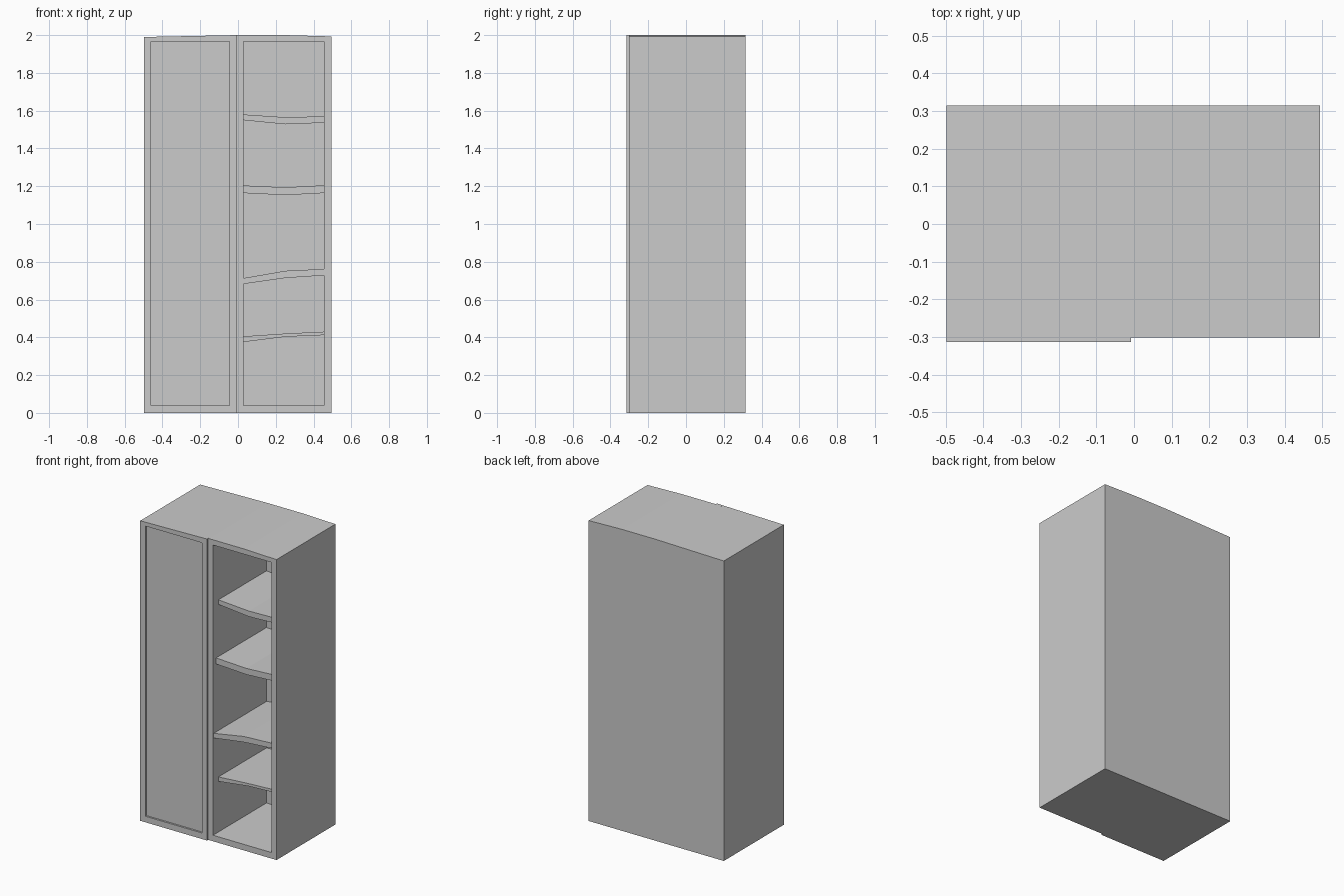
import bpy, bmesh

if "Cube" in bpy.data.objects:
    bpy.data.objects.remove(bpy.data.objects["Cube"])


def prism(name, profile, y0, y1):
    """Extrude an x-z outline from y0 (front) to y1 (back)."""
    bm = bmesh.new()
    face = bm.faces.new([bm.verts.new((x, y0, z)) for x, z in profile])
    geom = bmesh.ops.extrude_face_region(bm, geom=[face])["geom"]
    verts = [v for v in geom if isinstance(v, bmesh.types.BMVert)]
    bmesh.ops.translate(bm, verts=verts, vec=(0, y1 - y0, 0))
    bmesh.ops.recalc_face_normals(bm, faces=bm.faces)
    mesh = bpy.data.meshes.new(name)
    bm.to_mesh(mesh)
    bm.free()
    obj = bpy.data.objects.new(name, mesh)
    bpy.context.collection.objects.link(obj)
    return obj


def rect(x0, x1, z0, z1):
    return [(x0, z0), (x1, z0), (x1, z1), (x0, z1)]


def cut(obj, profile, y0, y1):
    """Cut a rectangular pocket and remove the cutter."""
    cutter = prism("cutter", profile, y0, y1)
    cutter.hide_render = True
    mod = obj.modifiers.new("pocket", "BOOLEAN")
    mod.operation = "DIFFERENCE"
    mod.solver = "EXACT"
    mod.object = cutter
    bpy.context.view_layer.objects.active = obj
    bpy.ops.object.modifier_apply(modifier=mod.name)
    bpy.data.objects.remove(cutter)


FRONT, BACK, INNER_BACK = -0.302, 0.315, 0.258
LEFT, MID, RIGHT = -0.498, -0.008, 0.494
BOTTOM, TOP = 0.04, 1.965

# cabinet body with a slightly bowed top and the open right compartment
body = prism("cabinet_body", [(LEFT, 0), (RIGHT, 0), (RIGHT, 1.993), (0.25, 2.0),
                              (0, 2.0), (-0.25, 1.995), (LEFT, 1.99)], FRONT, BACK)
cut(body, rect(0.028, 0.456, BOTTOM, TOP), -0.5, INNER_BACK)

# left door with a shallow recessed panel
door = prism("left_door", [(LEFT, 0), (MID, 0), (MID, 2.0), (-0.25, 1.995),
                           (LEFT, 1.99)], -0.314, FRONT + 0.004)
cut(door, rect(-0.46, -0.045, BOTTOM, TOP), -0.5, -0.301)

# warped shelves: front depth, top heights and bottom heights (left, middle, right)
shelves = [
    (-0.295 + 0.05, (0.405, 0.42, 0.43), (0.375, 0.403, 0.412)),
    (-0.295, (0.713, 0.752, 0.762), (0.682, 0.714, 0.728)),
    (-0.27, (1.204, 1.194, 1.205), (1.164, 1.153, 1.164)),
    (-0.245, (1.58, 1.565, 1.57), (1.55, 1.528, 1.536)),
]
xs = (0.026, 0.25, 0.458)
for i, (front, tops, bottoms) in enumerate(shelves, 1):
    outline = list(zip(xs, bottoms)) + list(zip(xs, tops))[::-1]
    prism(f"shelf_{i}", outline, front, INNER_BACK + 0.002)
